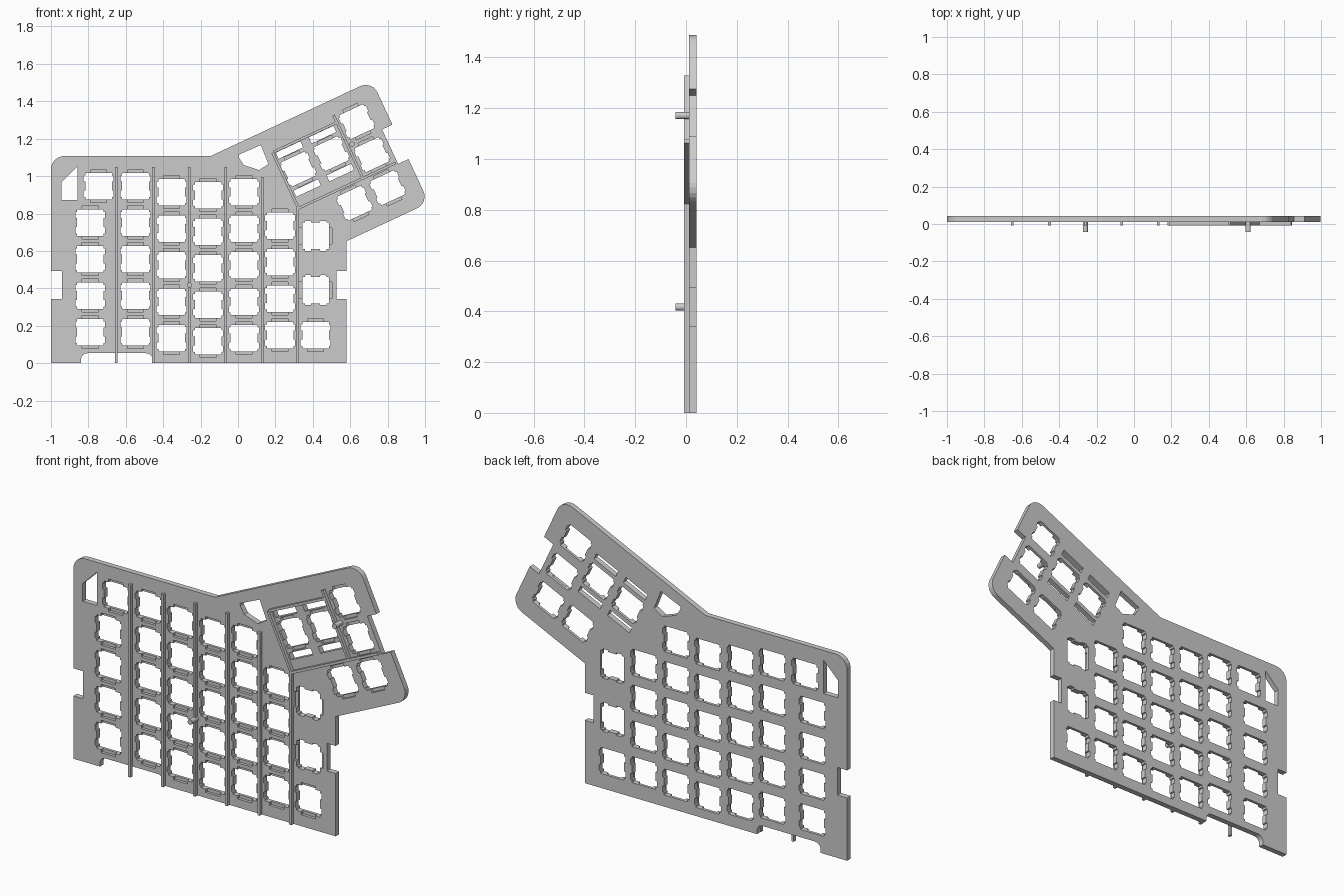
import bpy, bmesh, math
from mathutils import Vector, Matrix

cube = bpy.data.objects.get("Cube")
if cube:
    bpy.data.objects.remove(cube, do_unlink=True)

SHADE = (0.6, 0.6, 0.6, 1)
grey = bpy.data.materials.new("plate grey")
grey.use_nodes = True
grey.diffuse_color = SHADE
grey.node_tree.nodes["Principled BSDF"].inputs["Base Color"].default_value = SHADE

FRONT, BACK = 0.012, 0.042      # plate depth range
RIB_FRONT, PEG_FRONT = -0.007, -0.042
TILT = math.radians(25)         # slope of the thumb cluster
ORIGIN = Vector((0.58, 0.652))  # corner the cluster turns about
PITCH = 0.195                   # key spacing


def thumb(u, v):
    """Cluster coordinates to plate coordinates."""
    return ORIGIN + Matrix.Rotation(TILT, 2) @ Vector((u, v))


def rounded(corners, steps=6):
    """Outline from (point, radius) corners, with arcs where radius > 0."""
    out = []
    for i, (p, r) in enumerate(corners):
        p = Vector(p)
        if not r:
            out.append(p)
            continue
        a = (Vector(corners[i - 1][0]) - p).normalized()
        b = (Vector(corners[(i + 1) % len(corners)][0]) - p).normalized()
        half = a.angle(b) / 2
        centre = p + (a + b).normalized() * (r / math.sin(half))
        start = p + a * (r / math.tan(half)) - centre
        end = p + b * (r / math.tan(half)) - centre
        out += [centre + start.lerp(end, k / steps).normalized() * r for k in range(steps + 1)]
    return out


def add_prism(bm, outline, y0, y1):
    front = bm.faces.new([bm.verts.new((p[0], y0, p[1])) for p in outline])
    extruded = bmesh.ops.extrude_face_region(bm, geom=[front])["geom"]
    verts = [g for g in extruded if isinstance(g, bmesh.types.BMVert)]
    bmesh.ops.translate(bm, verts=verts, vec=(0, y1 - y0, 0))


def make_object(name, prisms):
    bm = bmesh.new()
    for prism in prisms:
        add_prism(bm, *prism)
    bmesh.ops.recalc_face_normals(bm, faces=bm.faces)
    mesh = bpy.data.meshes.new(name)
    bm.to_mesh(mesh)
    bm.free()
    mesh.materials.append(grey)
    obj = bpy.data.objects.new(name, mesh)
    bpy.context.collection.objects.link(obj)
    return obj


def box(w, h, cx=0, cz=0):
    return [Vector((cx + sx * w / 2, cz + sz * h / 2))
            for sx, sz in ((-1, -1), (1, -1), (1, 1), (-1, 1))]


def place(outline, centre, angle):
    turn = Matrix.Rotation(angle, 2)
    return [Vector(centre) + turn @ p for p in outline]


def switch_outline():
    """Square switch hole with two shallow notches on each side."""
    s, n = 0.071, 0.08
    right = [(s, -s), (s, -0.058), (n, -0.058), (n, -0.024), (s, -0.024),
             (s, 0.024), (n, 0.024), (n, 0.058), (s, 0.058), (s, s)]
    pts = right + [(-x, -z) for x, z in right]
    return rounded([(p, 0.004 if abs(p[0]) == n or abs(p[1]) == s else 0) for p in pts], 2)


# Plate outline
outline = rounded([
    ((-1, 0), 0), ((-0.84, 0), 0), ((-0.84, 0.053), 0.035),
    ((-0.457, 0.053), 0.035), ((-0.457, 0), 0), ((0.58, 0), 0),
    ((0.58, 0.342), 0), ((0.527, 0.342), 0), ((0.527, 0.492), 0), ((0.58, 0.492), 0),
    (ORIGIN, 0), (thumb(0.486, 0), 0.068), (thumb(0.486, 0.258), 0),
    (thumb(0.425, 0.258), 0), (thumb(0.425, 0.461), 0), (thumb(0.486, 0.461), 0),
    (thumb(0.486, 0.72), 0.068), ((-0.147, 1.107), 0), ((-1, 1.107), 0.07),
    ((-1, 0.492), 0), ((-0.942, 0.492), 0), ((-0.942, 0.342), 0), ((-1, 0.342), 0)])
plate = make_object("switch_plate", [(outline, FRONT, BACK)])

# Switch positions: straight columns as (x, lowest z, count)
keys = []
for x, z, count in ((-0.79, 0.166, 4), (-0.548, 0.166, 5), (-0.355, 0.134, 5),
                    (-0.16, 0.118, 5), (0.032, 0.134, 5), (0.225, 0.15, 4), (0.415, 0.15, 1)):
    keys += [((x, z + i * PITCH), 0) for i in range(count)]
keys.append(((-0.745, 0.946), 0))
keys += [((0.415, z), math.pi / 2) for z in (0.39, 0.68)]
# Thumb cluster switches
keys += [(thumb(u, v), TILT) for u, v in
         ((0.32, 0.556), (0.32, 0.361), (0.32, 0.166), (0.125, 0.166),
          (0.125, 0.4585), (-0.07, 0.4585))]

# Through holes: switches, stabiliser slots and two cable openings
through = [place(switch_outline(), c, a) for c, a in keys]
for u in (-0.07, 0.125):
    for side in (-1, 1):
        through.append(place(box(0.145, 0.036), thumb(u, 0.4585 + side * 0.112), TILT))
through.append([(-0.944, 0.872), (-0.858, 0.872), (-0.858, 1.053), (-0.944, 0.968)])
through.append([(0.003, 1.114), (0.006, 1.098), (0.03, 1.06), (0.112, 1.032),
                (0.163, 1.064), (0.122, 1.166)])
# Clip pockets above and below each switch, open to the front only
pockets = [place(box(0.086, 0.03, 0, side * 0.073), c, a)
           for c, a in keys for side in (-1, 1)]

for name, shapes, y0, y1 in (("hole_cutter", through, -0.1, 0.1),
                             ("pocket_cutter", pockets, -0.05, 0.027)):
    cutter = make_object(name, [(s, y0, y1) for s in shapes])
    cutter.hide_render = True
    mod = plate.modifiers.new(name, "BOOLEAN")
    mod.operation, mod.solver, mod.object = "DIFFERENCE", "EXACT", cutter
    bpy.context.view_layer.objects.active = plate
    bpy.ops.object.modifier_apply(modifier=mod.name)
    bpy.data.objects.remove(cutter, do_unlink=True)

# Stiffening ribs between the columns
RIB = 0.014
ribs = [box(RIB, top, x, top / 2) for x, top in
        ((-0.65, 1.048), (-0.452, 1.048), (-0.26, 1.048),
         (-0.066, 1.048), (0.129, 0.995), (0.32, 0.834))]
make_object("column_ribs", [(r, RIB_FRONT, FRONT) for r in ribs])

# Frame of ribs around the long thumb keys
frame = [box(0.58, RIB, 0.125, 0.268), box(RIB, 0.321, -0.158, 0.4355),
         box(0.366, RIB, 0.032, 0.597), box(RIB, 0.365, 0.222, 0.4575)]
make_object("thumb_frame_ribs",
            [(place(r, ORIGIN, TILT), RIB_FRONT, FRONT) for r in frame])

# Support pegs
for name, x, z in (("column_peg", -0.26, 0.417), ("thumb_peg", 0.61, 1.171)):
    circle = [(x + 0.014 * math.cos(k * math.tau / 24), z + 0.014 * math.sin(k * math.tau / 24))
              for k in range(24)]
    make_object(name, [(circle, PEG_FRONT, FRONT)])
